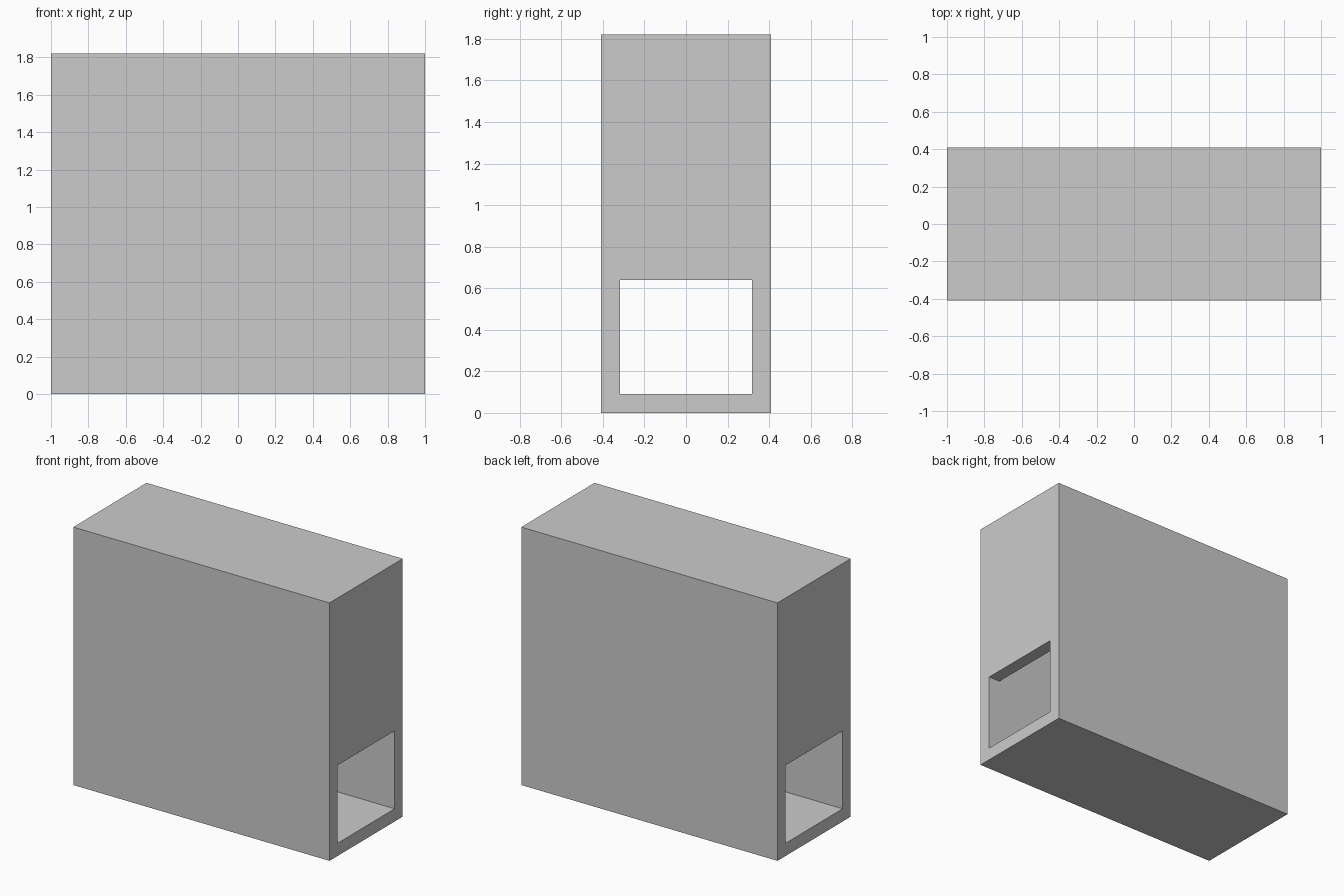
import bpy
import bmesh

if "Cube" in bpy.data.objects:
    bpy.data.objects.remove(bpy.data.objects["Cube"])

L, W, H = 1.0, 0.408, 1.82      # half length, half width, height
T = 0.09                        # wall thickness
DOOR_TOP = 0.64


def prism(name, profile, half_width):
    """Extrude an (x, z) profile symmetrically along y."""
    bm = bmesh.new()
    face = bm.faces.new([bm.verts.new((x, -half_width, z)) for x, z in profile])
    ext = bmesh.ops.extrude_face_region(bm, geom=[face])["geom"]
    verts = [v for v in ext if isinstance(v, bmesh.types.BMVert)]
    bmesh.ops.translate(bm, verts=verts, vec=(0, 2 * half_width, 0))
    bmesh.ops.recalc_face_normals(bm, faces=bm.faces[:])
    mesh = bpy.data.meshes.new(name)
    bm.to_mesh(mesh)
    bm.free()
    obj = bpy.data.objects.new(name, mesh)
    bpy.context.collection.objects.link(obj)
    return obj


# Outer casing
casing = prism("casing", [(-L, 0), (L, 0), (L, H), (-L, H)], W)

# Hollow interior plus the openings at both ends, as one inverted T profile
right = [(L + 0.1, T), (L + 0.1, DOOR_TOP), (L - T, DOOR_TOP), (L - T, H - T)]
left = [(-x, z) for x, z in reversed(right)]
cutter = prism("interior_cutter", right + left, W - T)
cutter.hide_render = True

cut = casing.modifiers.new("hollow", "BOOLEAN")
cut.operation = "DIFFERENCE"
cut.solver = "EXACT"
cut.object = cutter

# Apply the cut and discard the cutter
bpy.context.view_layer.objects.active = casing
casing.select_set(True)
bpy.ops.object.modifier_apply(modifier=cut.name)
bpy.data.objects.remove(cutter, do_unlink=True)
